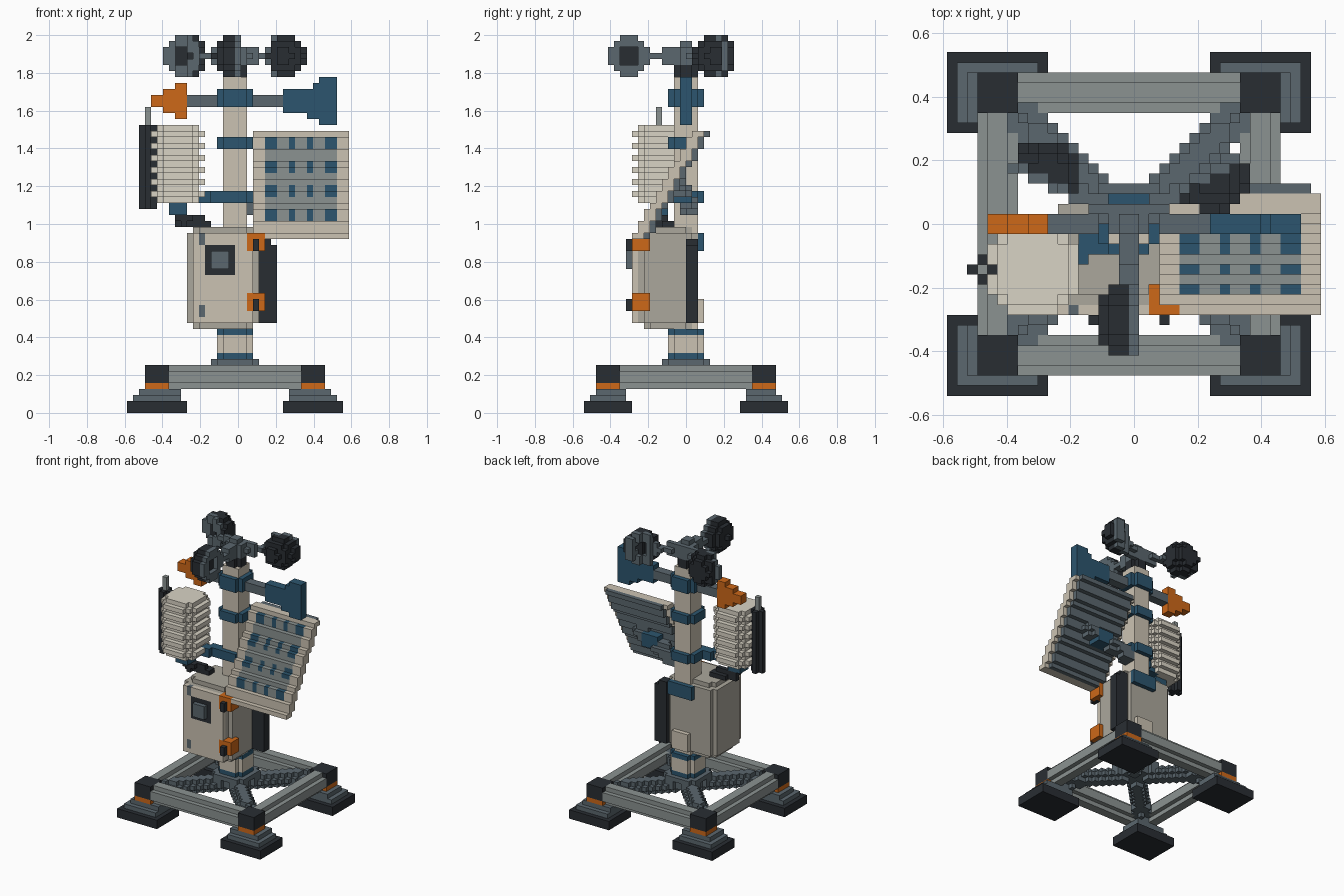
import bpy, bmesh, math
from itertools import product
from mathutils import Vector

if "Cube" in bpy.data.objects:
    bpy.data.objects.remove(bpy.data.objects["Cube"])

V = 2 / 63                      # voxel edge; the model is 37 x 34 x 63 voxels
HEX = dict(dark="2d3136", slate="5b676e", grey="8a9190", cream="cac1b1", pale="d8d2c4",
           tan="aaa69b", navy="30566e", orange="cc681f")
grid, colour_of = {}, {}


def material(key):
    m = bpy.data.materials.get(key)
    if not m:
        m = bpy.data.materials.new(key)
        rgb = [(int(HEX[key][i:i + 2], 16) / 255) ** 2.2 for i in (0, 2, 4)]
        m.diffuse_color = (*rgb, 1)
        m.use_nodes = True
        m.node_tree.nodes["Principled BSDF"].inputs["Base Color"].default_value = m.diffuse_color
    return m


def box(x0, x1, y0, y1, z0, z1):
    return set(product(range(x0, x1), range(y0, y1), range(z0, z1)))


def octa(x0, x1, y0, y1, z0, z1):
    """Box without its four vertical corner columns."""
    return {c for c in box(x0, x1, y0, y1, z0, z1)
            if not (c[0] in (x0, x1 - 1) and c[1] in (y0, y1 - 1))}


def line(a, b, r):
    """Voxels whose centre lies within r of segment a-b."""
    a, b = Vector(a), Vector(b)
    d = b - a
    lo = [math.floor(min(p, q) - r) for p, q in zip(a, b)]
    hi = [math.ceil(max(p, q) + r) for p, q in zip(a, b)]
    out = set()
    for c in box(lo[0], hi[0], lo[1], hi[1], lo[2], hi[2]):
        p = Vector(c) + Vector((.5, .5, .5))
        t = min(1, max(0, (p - a).dot(d) / d.length_squared))
        if (p - a - d * t).length <= r:
            out.add(c)
    return out


def disc(cx, cy, r, z):
    return {(x, y, z) for x in range(40) for y in range(40)
            if math.hypot(x + .5 - cx, y + .5 - cy) <= r}


def part(name, colour, *sets):
    """Claim voxels for a part; earlier parts keep theirs."""
    colour_of[name] = colour
    for s in sets:
        for c in s:
            grid.setdefault(c, name)


# Feet, corner joints and diagonal braces, mirrored about the mast
def mirror(s, mx, my):
    return {(35 - x if mx else x, 33 - y if my else y, z) for x, y, z in s}


for mx, my in product((0, 1), (0, 1)):
    tag = ("back" if my else "front") + ("_right" if mx else "_left")
    for name, col, s in (
            ("foot_pad", "dark", box(0, 10, 0, 8, 0, 2)),
            ("foot_step", "slate", box(1, 9, 1, 7, 2, 3) | box(2, 9, 2, 7, 3, 4)),
            ("foot_ring", "orange", box(3, 7, 2, 6, 4, 5)),
            ("corner_joint", "dark", box(3, 7, 2, 6, 5, 8)),
            ("brace", "slate", line((6, 5, 5.8), (17, 16, 7), 1.6))):
        part(f"{name}_{tag}", col, mirror(s, mx, my))

# Base frame beams with stepped round section
for m, tag in enumerate(("front", "back")):
    part("beam_" + tag, "grey", mirror(box(7, 29, 2, 6, 5, 7) | box(7, 29, 3, 5, 4, 8), 0, m))
for m, tag in enumerate(("left", "right")):
    part("beam_" + tag, "grey", mirror(box(3, 7, 6, 28, 5, 7) | box(4, 6, 6, 28, 4, 8), m, 0))

# Cabinet fittings
for z, tag in ((17, "lower"), (27, "upper")):
    part(f"latch_{tag}", "dark", box(21, 22, 7, 9, z, z + 2))
    part(f"hinge_{tag}", "orange", box(20, 23, 8, 11, z, z + 3))
part("display_glass", "slate", box(14, 17, 7, 9, 24, 27))
part("display_frame", "dark", box(13, 18, 8, 9, 23, 28))
part("door_screws", "slate", box(12, 13, 8, 9, 28, 30), box(12, 13, 8, 9, 16, 18))
part("cabinet_door", "cream", box(11, 21, 8, 9, 15, 30))
part("side_conduit", "dark", box(22, 24, 17, 19, 15, 29), box(24, 25, 17, 19, 15, 28))
part("cabinet_bracket", "navy", box(15, 21, 19, 20, 27, 30))
part("cabinet_back_box", "cream", box(16, 20, 19, 20, 15, 19))
part("cabinet_body", "tan", octa(10, 22, 9, 19, 15, 30), octa(11, 21, 10, 18, 14, 31))

# Mast with collars
part("mast_plate", "slate", octa(14, 22, 13, 21, 8, 9))
part("mast_foot", "cream", octa(15, 21, 14, 20, 7, 8), octa(15, 21, 14, 20, 10, 13))
for i, (a, b) in enumerate(((9, 10), (13, 14), (35, 37), (44, 46), (51, 54))):
    part(f"mast_collar_{i + 1}", "navy", octa(15, 21, 14, 20, a, b))
part("mast", "cream", box(16, 20, 15, 19, 8, 56))

# Louvred radiation shield and its arm
part("shield_arm", "navy", line((18, 16, 36), (9, 13, 36), 1.2), box(7, 10, 11, 14, 33, 35))
part("shield", "pale", *[disc(8.5, 12.5, 4.6 if z % 2 == 0 else 3.8, z) for z in range(35, 48)])
part("sensor_rod", "dark", box(2, 5, 12, 13, 34, 48), box(3, 4, 11, 14, 34, 48))
part("antenna", "grey", box(3, 4, 12, 13, 48, 51))
part("cable", "dark", line((8.5, 13, 32.5), (10.5, 13.5, 32), 1.1),
     line((10.5, 13.5, 32), (13.5, 14, 31.2), 1.1))

# Tilted solar panel, stepping back as it rises
frame, cells, gaps, back = set(), set(), set(), set()
for z in range(29, 47):
    y = 8 + round((z - 29) * 10 / 17)
    frame |= box(21, 37, y, y + 2, z, z + 1)
    back |= box(22, 36, y + 2, y + 3, z, z + 1)
    if 32 <= z < 46:
        gaps |= box(23, 35, y, y + 1, z, z + 1)
        if (z - 32) % 4 < 2:
            for a, b in ((23, 25), (27, 28), (30, 31), (33, 35)):
                cells |= box(a, b, y, y + 1, z, z + 1)
part("solar_cells", "navy", cells)
part("solar_grid", "grey", gaps)
part("solar_frame", "cream", frame)
part("solar_back", "slate", back)
part("solar_mount", "navy", box(25, 29, 15, 18, 35, 38))
part("solar_strut", "slate", line((20, 18, 34), (30, 16, 37.5), 1.6))

# Wind vane
part("vane_nose", "orange", box(4, 6, 16, 18, 51, 53), box(6, 8, 16, 18, 50, 54),
     box(8, 10, 16, 18, 49, 55))
part("vane_tail", "navy", box(26, 30, 16, 18, 50, 54), box(30, 31, 16, 18, 49, 54),
     box(31, 32, 16, 18, 49, 55), box(32, 35, 16, 18, 48, 56))
part("vane_rod", "slate", box(10, 26, 16, 18, 51, 53))

# Anemometer: hub and three cups
part("rotor_bearing", "dark", octa(16, 20, 15, 19, 56, 58))
part("rotor_hub", "slate", octa(16, 20, 15, 19, 58, 61), box(17, 19, 16, 18, 61, 62))
for i, deg in enumerate((-90, 30, 150)):
    a = math.radians(deg)
    hub = Vector((18, 17, 59.5))
    out = Vector((math.cos(a), math.sin(a), 0))
    dome = Vector((out.y, -out.x, 0))
    mid = hub + out * 9.5
    cup, rim = set(), set()
    for c in box(int(mid.x) - 5, int(mid.x) + 6, int(mid.y) - 5, int(mid.y) + 6, 56, 63):
        d = Vector(c) + Vector((.5, .5, .5)) - mid
        u = d.dot(dome)
        if d.length <= 3.6 and u > -1:
            if u >= 0:
                cup.add(c)
            elif (d - dome * u).length > 1.6:
                rim.add(c)
    part(f"cup_{i + 1}", "dark", cup)
    part(f"cup_rim_{i + 1}", "slate", rim)
    part(f"cup_arm_{i + 1}", "slate", line(hub, hub + out * 6.2, .8), line(hub, hub + out * 3.5, 1.2))

# Turn each part's exposed voxel sides into a mesh
SIDES = []
for ax in range(3):
    for s in (0, 1):
        n = [0, 0, 0]
        n[ax] = 2 * s - 1
        quad = []
        for p, q in ((0, 0), (1, 0), (1, 1), (0, 1)):
            k = [0, 0, 0]
            k[ax], k[(ax + 1) % 3], k[(ax + 2) % 3] = s, p, q
            quad.append(k)
        SIDES.append((n, quad if s else quad[::-1]))

owned = {}
for c, name in grid.items():
    owned.setdefault(name, []).append(c)
for name, cs in owned.items():
    bm, verts = bmesh.new(), {}
    for c in cs:
        for n, quad in SIDES:
            if tuple(i + j for i, j in zip(c, n)) in grid:
                continue
            f = []
            for k in quad:
                p = tuple(i + j for i, j in zip(c, k))
                if p not in verts:
                    verts[p] = bm.verts.new(((p[0] - 18.5) * V, (p[1] - 17) * V, p[2] * V))
                f.append(verts[p])
            bm.faces.new(f)
    bmesh.ops.dissolve_limit(bm, angle_limit=.01, verts=bm.verts[:], edges=bm.edges[:])
    me = bpy.data.meshes.new(name)
    bm.to_mesh(me)
    bm.free()
    me.materials.append(material(colour_of[name]))
    bpy.context.collection.objects.link(bpy.data.objects.new(name, me))
